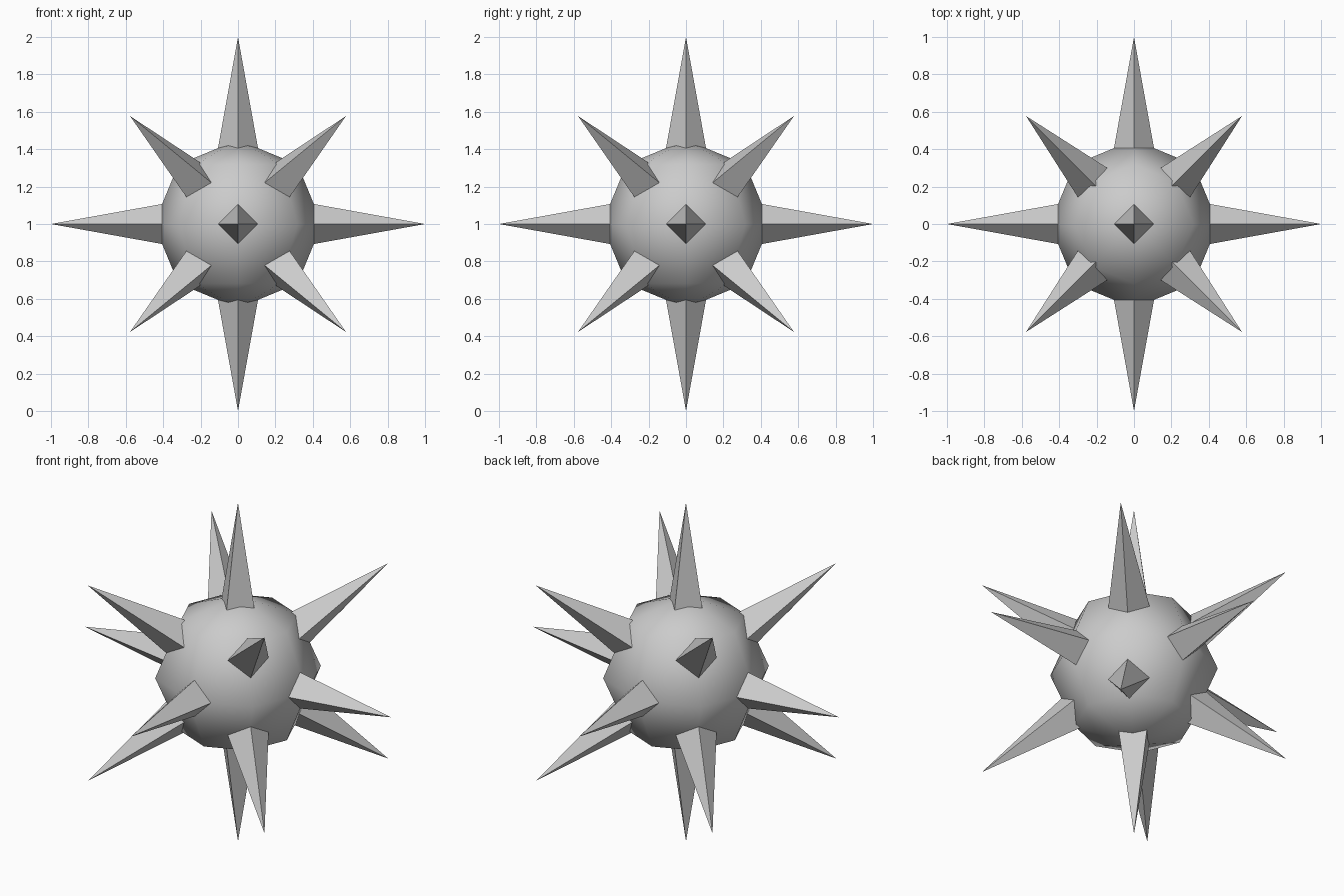
import bpy
from math import acos, atan2
from itertools import product
from mathutils import Vector

if "Cube" in bpy.data.objects:
    bpy.data.objects.remove(bpy.data.objects["Cube"])

CENTRE = Vector((0, 0, 1))
TIP, BASE, BASE_RADIUS = 1.0, 0.333, 0.12

# Low-poly ball with smooth shading
bpy.ops.mesh.primitive_uv_sphere_add(segments=8, ring_count=4, radius=0.45, location=CENTRE)
bpy.context.object.name = "ball"
bpy.ops.object.shade_smooth()


def add_spike(direction):
    # Four-sided spike pointing away from the ball centre
    d = Vector(direction).normalized()
    angles = (0, acos(max(-1, min(1, d.z))), atan2(d.y, d.x))
    bpy.ops.mesh.primitive_cone_add(
        vertices=4, radius1=BASE_RADIUS, radius2=0, depth=TIP - BASE,
        location=CENTRE + d * (TIP + BASE) / 2, rotation=angles)
    bpy.context.object.name = "spike"


# Spikes along the six axes and the eight cube corners
for direction in product((-1, 0, 1), repeat=3):
    if sum(map(abs, direction)) in (1, 3):
        add_spike(direction)
